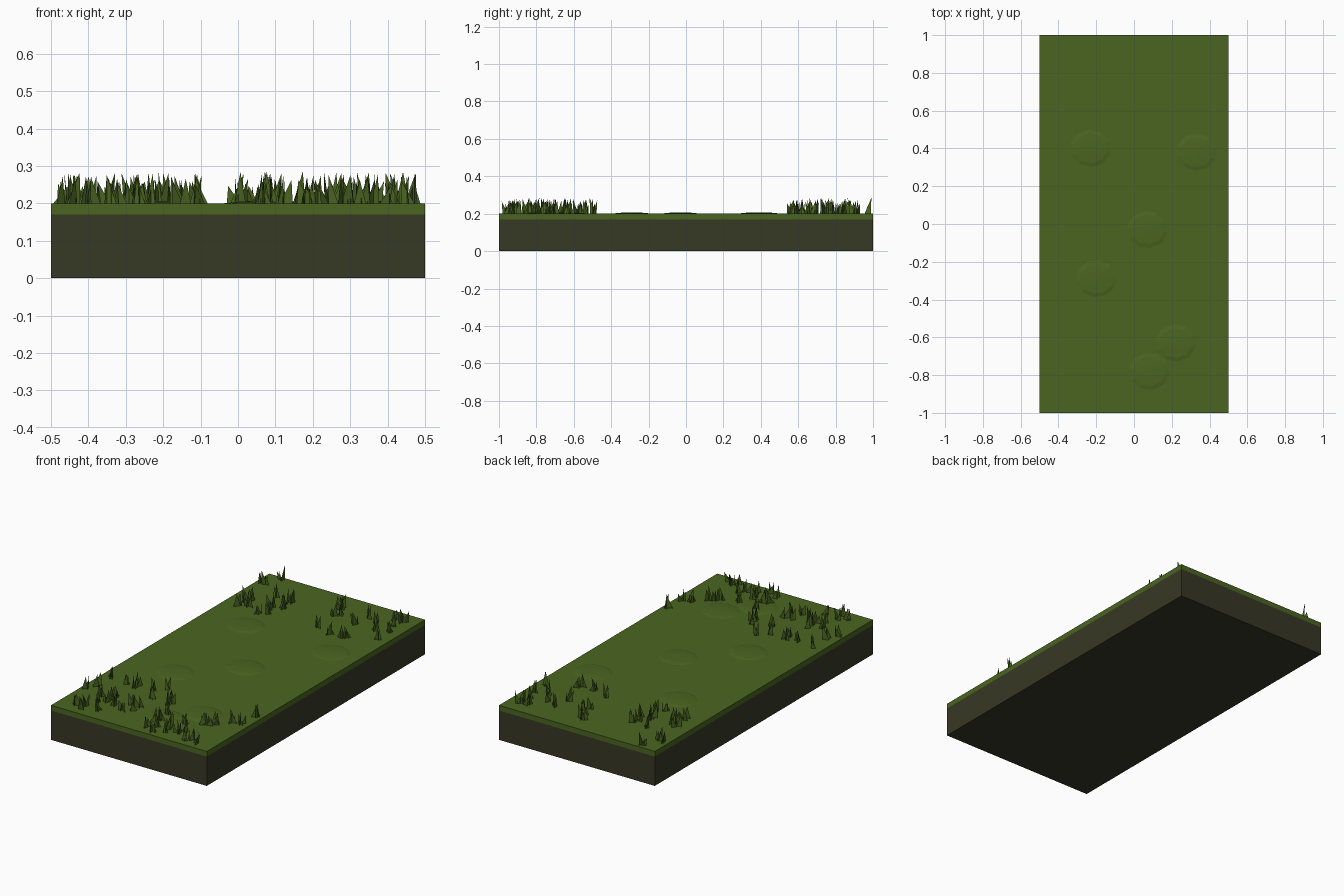
import bpy, bmesh, math, random

if "Cube" in bpy.data.objects:
    bpy.data.objects.remove(bpy.data.objects["Cube"])

random.seed(7)


def material(name, rgb):
    m = bpy.data.materials.new(name)
    m.diffuse_color = (*rgb, 1)
    m.use_nodes = True
    m.node_tree.nodes["Principled BSDF"].inputs["Base Color"].default_value = m.diffuse_color
    return m


grass = material("grass green", (0.069, 0.130, 0.015))
soil = material("dark soil", (0.037, 0.040, 0.018))


def finish(bm, name, mat):
    me = bpy.data.meshes.new(name)
    bm.to_mesh(me)
    bm.free()
    me.materials.append(mat)
    ob = bpy.data.objects.new(name, me)
    bpy.context.collection.objects.link(ob)
    return ob


def slab(name, z0, z1, mat):
    bm = bmesh.new()
    bmesh.ops.create_cube(bm, size=1)
    for v in bm.verts:
        v.co = (v.co.x, v.co.y * 2, z1 if v.co.z > 0 else z0)
    finish(bm, name, mat)


TOP = 0.2
slab("soil_block", 0, 0.17, soil)
slab("turf_layer", 0.17, TOP, grass)


# Very low faceted mounds on the turf
def mound(name, x, y, r):
    bm = bmesh.new()
    turn = random.uniform(0, math.pi)
    rings = []
    for k, z in ((1.0, 0.0), (0.8, 0.004), (0.45, 0.006)):
        rings.append([bm.verts.new((x + r * k * math.cos(turn + i * math.tau / 10),
                                    y + 0.9 * r * k * math.sin(turn + i * math.tau / 10),
                                    TOP + z)) for i in range(10)])
    for a, b in zip(rings, rings[1:]):
        for i in range(10):
            j = (i + 1) % 10
            bm.faces.new((a[i], a[j], b[j], b[i]))
    tip = bm.verts.new((x, y, TOP + 0.007))
    for i in range(10):
        bm.faces.new((rings[-1][i], rings[-1][(i + 1) % 10], tip))
    finish(bm, name, grass)


for i, (x, y) in enumerate([(-0.23, 0.40), (0.07, -0.03), (-0.2, -0.29),
                            (0.33, 0.38), (0.22, -0.63), (0.08, -0.78)]):
    mound(f"mound_{i + 1}", x, y, 0.11)


# Tufts: upright triangular blades, crossed and leaning within their own plane
def tuft(bm, x, y):
    turn = random.uniform(0, math.pi)
    for k in range(3):
        a = turn + k * math.pi / 3 + random.uniform(-0.3, 0.3)
        c, s = math.cos(a), math.sin(a)
        ox, oy = x + random.uniform(-0.012, 0.012), y + random.uniform(-0.012, 0.012)
        w = random.uniform(0.012, 0.019)
        h = random.uniform(0.045, 0.085)
        lean = random.uniform(-0.022, 0.022)
        pts = [(-w, 0), (w, 0), (lean, h)]
        bm.faces.new([bm.verts.new((ox + d * c, oy + d * s, TOP + z)) for d, z in pts])


# Patches of tufts: centre x, y, half sizes, count
patches = [
    ("back_left", -0.30, 0.68, 0.13, 0.14, 14), ("back_right", 0.22, 0.76, 0.23, 0.20, 19),
    ("back_corner", -0.42, 0.90, 0.05, 0.07, 3), ("front_right", 0.24, -0.82, 0.20, 0.14, 20),
    ("front_left", -0.28, -0.80, 0.19, 0.16, 16), ("front_inner", -0.20, -0.57, 0.24, 0.09, 10),
    ("front_edge", 0.43, -0.57, 0.04, 0.07, 3),
]
for name, cx, cy, rx, ry, n in patches:
    bm = bmesh.new()
    for _ in range(n):
        tuft(bm, cx + rx * random.uniform(-1, 1), cy + ry * random.uniform(-1, 1))
    finish(bm, f"grass_tufts_{name}", grass)
